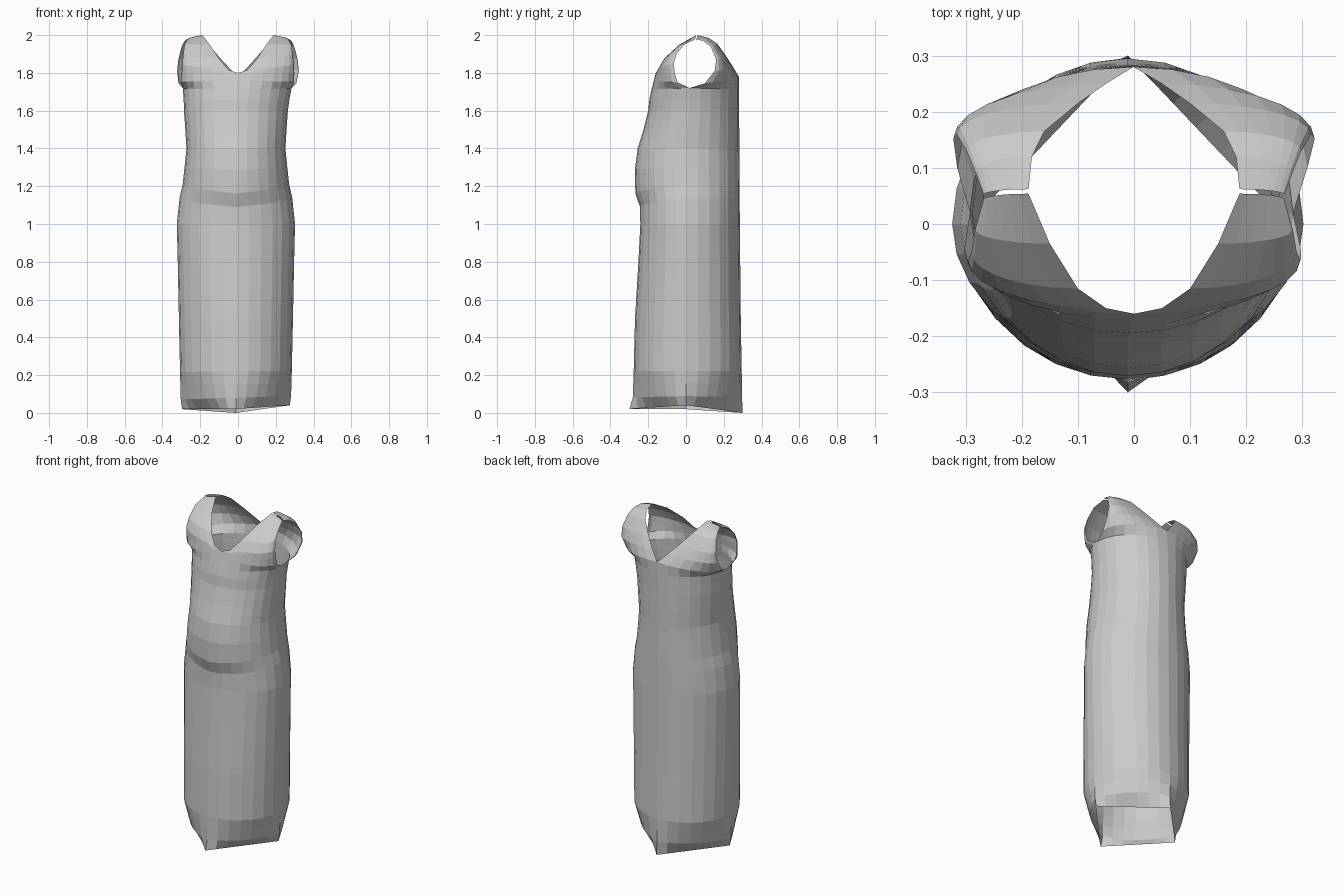
import bpy
import bmesh
import math
from mathutils import Vector

COLUMNS = 7
ROW_STEP = 0.06

if "Cube" in bpy.data.objects:
    bpy.data.objects.remove(bpy.data.objects["Cube"], do_unlink=True)

# Body profile: height, front depth, back depth, half width
BODY = [
    (.03, -.30, .30, .285),
    (.08, -.282, .297, .292),
    (.22, -.277, .295, .296),
    (.5, -.27, .29, .302),
    (.8, -.252, .287, .308),
    (1.0, -.242, .285, .313),
    (1.14, -.243, .284, .298),
    (1.21, -.268, .284, .282),
    (1.3, -.271, .283, .272),
    (1.4, -.256, .282, .262),
    (1.5, -.225, .282, .268),
    (1.6, -.2, .281, .275),
    (1.66, -.194, .281, .28),
]

# Upper panels: neckline point, then armhole point
FRONT_TOP = [
    ((0, -.183, 1.71), (.288, .02, 1.72)),
    ((0, -.17, 1.76), (.3, -.045, 1.75)),
    ((0, -.16, 1.8), (.298, -.06, 1.8)),
    ((.05, -.15, 1.815), (.296, -.065, 1.85)),
    ((.1, -.115, 1.875), (.29, -.05, 1.9)),
    ((.15, -.035, 1.95), (.283, -.01, 1.95)),
    ((.188, .054, 2), (.268, .044, 1.975)),
]
BACK_TOP = [
    ((0, .281, 1.71), (.288, .02, 1.72)),
    ((0, .28, 1.78), (.312, .1, 1.745)),
    ((.05, .25, 1.83), (.322, .152, 1.81)),
    ((.1, .215, 1.885), (.316, .16, 1.87)),
    ((.16, .165, 1.955), (.298, .13, 1.94)),
    ((.182, .12, 1.985), (.282, .09, 1.97)),
    ((.188, .062, 2), (.268, .052, 1.977)),
]


def panel_keys(front):
    """Key rows of a panel: centre point, side point, roundness."""
    keys = []
    for z, front_y, back_y, width in BODY:
        # The hem is a four-cornered opening which rounds out above
        roundness = min(1, max(0, (z - .03) / .15)) ** .5
        seam_y = max(0, (z - 1.4) * .07)
        hem = max(0, 1 - z / .08)
        if front:
            # The waist fold hangs lower at the middle
            sag = .055 * math.exp(-((z - 1.17) / .11) ** 2)
            centre = Vector((0, front_y, z - sag - .015 * hem))
        else:
            centre = Vector((0, back_y, z - .048 * hem))
        keys.append((centre, Vector((width, seam_y, z)), roundness))
    for neck, arm in (FRONT_TOP if front else BACK_TOP):
        keys.append((Vector(neck), Vector(arm), 1))
    return keys


def panel_rows(keys):
    """Fill in evenly spaced rows between the key rows."""
    rows = [keys[0]]
    for low, high in zip(keys, keys[1:]):
        steps = max(1, round((high[1].z - low[1].z) / ROW_STEP))
        for i in range(1, steps + 1):
            t = i / steps
            rows.append((low[0].lerp(high[0], t), low[1].lerp(high[1], t),
                         low[2] + (high[2] - low[2]) * t))
    return rows


def row_point(row, t, side):
    """Point on a row, from the centre line (0) to the side (1)."""
    centre, edge, roundness = row
    angle = t * math.pi / 2
    across = roundness * math.sin(angle) + (1 - roundness) * t
    inward = roundness * math.cos(angle) + (1 - roundness) * (1 - t)
    x = centre.x + (edge.x - centre.x) * across
    y = edge.y + (centre.y - edge.y) * inward
    z = centre.z + (edge.z - centre.z) * t
    # The skirt leans a little to one side and its hem is tilted
    lean = -.011 * min(1, max(0, (1.8 - z) / .2))
    tilt = .04 * side * x * max(0, 1 - z / .3)
    return Vector((side * x + lean, y, z + tilt))


def add_panel(bm, front, side):
    """Add one quarter of the garment as a grid of faces."""
    grid = [[bm.verts.new(row_point(row, c / COLUMNS, side))
             for c in range(COLUMNS + 1)]
            for row in panel_rows(panel_keys(front))]
    for low, high in zip(grid, grid[1:]):
        for c in range(COLUMNS):
            quad = [low[c], low[c + 1], high[c + 1], high[c]]
            if front != (side > 0):
                quad.reverse()
            bm.faces.new(quad)


# Fabric colour
fabric = bpy.data.materials.new("light_grey_fabric")
fabric.use_nodes = True
grey = (.6, .6, .6, 1)
fabric.diffuse_color = grey
fabric.node_tree.nodes["Principled BSDF"].inputs["Base Color"].default_value = grey

# Sleeveless dress: four panels sewn at the centre and the sides
bm = bmesh.new()
for is_front in (True, False):
    for side in (1, -1):
        add_panel(bm, is_front, side)
bmesh.ops.remove_doubles(bm, verts=bm.verts, dist=.001)
mesh = bpy.data.meshes.new("dress")
bm.to_mesh(mesh)
bm.free()
mesh.materials.append(fabric)
dress = bpy.data.objects.new("dress", mesh)
bpy.context.collection.objects.link(dress)
